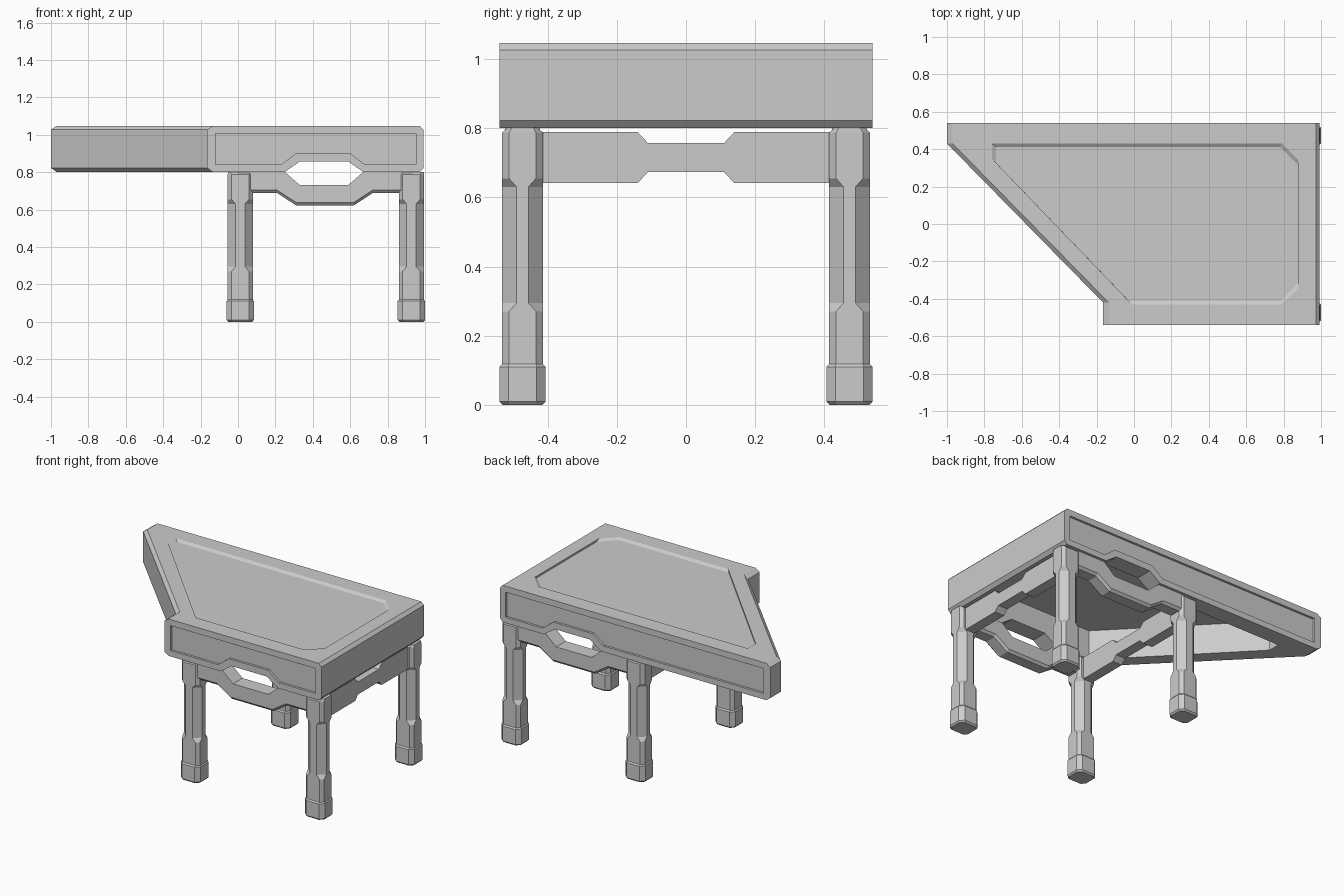
import bpy
import bmesh

old = bpy.data.objects.get("Cube")
if old:
    bpy.data.objects.remove(old, do_unlink=True)

grey = bpy.data.materials.new("plain grey")
grey.use_nodes = True
colour = (0.6, 0.6, 0.6, 1)
grey.diffuse_color = colour
grey.node_tree.nodes["Principled BSDF"].inputs["Base Color"].default_value = colour


def loft(name, loops):
    """Closed solid through loops of equal length."""
    bm = bmesh.new()
    rings = [[bm.verts.new(p) for p in loop] for loop in loops]
    n = len(rings[0])
    for a, b in zip(rings, rings[1:]):
        for i in range(n):
            j = (i + 1) % n
            bm.faces.new((a[i], a[j], b[j], b[i]))
    bm.faces.new(rings[0][::-1])
    bm.faces.new(rings[-1])
    bmesh.ops.recalc_face_normals(bm, faces=bm.faces)
    mesh = bpy.data.meshes.new(name)
    bm.to_mesh(mesh)
    bm.free()
    mesh.materials.append(grey)
    obj = bpy.data.objects.new(name, mesh)
    bpy.context.collection.objects.link(obj)
    return obj


def prism_y(name, outline, y0, y1):
    return loft(name, [[(x, y, z) for x, z in outline] for y in (y0, y1)])


def prism_x(name, outline, x0, x1):
    return loft(name, [[(x, y, z) for y, z in outline] for x in (x0, x1)])


def loft_z(name, levels):
    return loft(name, [[(x, y, z) for x, y in outline] for z, outline in levels])


def cut(obj, cutters):
    for c in cutters:
        m = obj.modifiers.new("cut", "BOOLEAN")
        m.operation = "DIFFERENCE"
        m.solver = "EXACT"
        m.object = c
        c.hide_render = True
    bpy.context.view_layer.update()
    graph = bpy.context.evaluated_depsgraph_get()
    mesh = bpy.data.meshes.new_from_object(obj.evaluated_get(graph))
    obj.modifiers.clear()
    obj.data = mesh
    for c in cutters:
        bpy.data.objects.remove(c, do_unlink=True)


# Tabletop with a slanted left side and chamfered left and right edges
BOTTOM, TOP = 0.801, 1.047
plan = [(-1, 0.54), (0.993, 0.54), (0.993, -0.54),
        (-0.165, -0.54), (-0.165, -0.42), (-1, 0.43)]
plan_inset = [(x - 0.02 if x > 0 else x + 0.03, y) for x, y in plan]
tabletop = loft_z("tabletop", [(BOTTOM, plan_inset), (BOTTOM + 0.022, plan),
                               (TOP - 0.02, plan), (TOP, plan_inset)])

# Shallow panel with sloped ends on the top, deep hollow on the underside
panel = [(-0.76, 0.43), (0.79, 0.43), (0.88, 0.34), (0.88, -0.34),
         (0.79, -0.43), (-0.01, -0.43), (-0.76, 0.35)]
panel_floor = [(-0.738, 0.412), (0.782, 0.412), (0.88, 0.314), (0.88, -0.314),
               (0.782, -0.412), (-0.027, -0.412), (-0.738, 0.327)]
top_cutter = loft_z("top_cutter", [(TOP + 0.05, panel), (TOP, panel),
                                   (TOP - 0.012, panel_floor)])
hollow_cutter = loft_z("hollow_cutter", [(0.7, panel), (1.0, panel)])


# Sunken panels on the front and back, stepping up over the opening
def face_outline(left):
    return [(left, 0.84), (0.23, 0.84), (0.31, 0.901), (0.60, 0.901),
            (0.68, 0.84), (0.951, 0.84), (0.951, 1.006), (left, 1.006)]


# Notch through both long sides, in line with the gap in the rails
notch = [(0.20, 0.76), (0.25, 0.801), (0.33, 0.857),
         (0.59, 0.857), (0.67, 0.801), (0.72, 0.76)]

cut(tabletop, [
    top_cutter,
    hollow_cutter,
    prism_y("front_cutter", face_outline(-0.119), -0.6, -0.525),
    prism_y("back_cutter", face_outline(-0.95), 0.525, 0.6),
    prism_y("notch_cutter", notch, -0.7, 0.7),
])


# Legs: octagonal posts with a waisted middle and a wider foot
def octagon(cx, cy, z, hx, hy, c):
    quarter = [(hx, hy - c), (hx - c, hy)]
    pts = quarter + [(-x, y) for x, y in quarter[::-1]]
    pts += [(-x, -y) for x, y in pts]
    return [(cx + x, cy + y, z) for x, y in pts]


# height, half width, half depth, corner chamfer
leg_profile = [
    (0.0, 0.064, 0.058, 0.022), (0.01, 0.073, 0.067, 0.026),
    (0.11, 0.073, 0.067, 0.026), (0.118, 0.067, 0.059, 0.02),
    (0.27, 0.067, 0.059, 0.02), (0.295, 0.067, 0.059, 0.042),
    (0.63, 0.067, 0.059, 0.042), (0.655, 0.067, 0.059, 0.02),
    (0.787, 0.067, 0.059, 0.02), (0.802, 0.066, 0.043, 0.012)]

LEG_X = {"right": 0.012, "left": 0.927}
LEG_Y = {"front": -0.473, "back": 0.473}
for end, cy in LEG_Y.items():
    for side, cx in LEG_X.items():
        loft(f"{end}_{side}_leg",
             [octagon(cx, cy, *level) for level in leg_profile])

# Front and back rails: dipped bars with a chamfered lower edge
upper = [(0.93, 0.801), (0.67, 0.801), (0.59, 0.732),
         (0.33, 0.732), (0.25, 0.801), (0.0, 0.801)]
lower = [(0.0, 0.688), (0.21, 0.688), (0.31, 0.623),
         (0.62, 0.623), (0.72, 0.688), (0.93, 0.688)]
for end, cy in LEG_Y.items():
    loops = []
    for offset, lift in ((-0.05, 0.016), (-0.036, 0), (0.036, 0), (0.05, 0.016)):
        ring = upper + [(x, z + lift) for x, z in lower]
        loops.append([(x, cy + offset, z) for x, z in ring])
    loft(f"{end}_rail", loops)

# Side rails: straight boards with a narrow middle
half = [(0.45, 0.641), (0.14, 0.641), (0.11, 0.673)]
low = half + [(-y, z) for y, z in half[::-1]]
side_outline = low + [(y, 1.43 - z) for y, z in low[::-1]]
for side, cx in LEG_X.items():
    prism_x(f"{side}_side_rail", side_outline, cx - 0.035, cx + 0.035)
